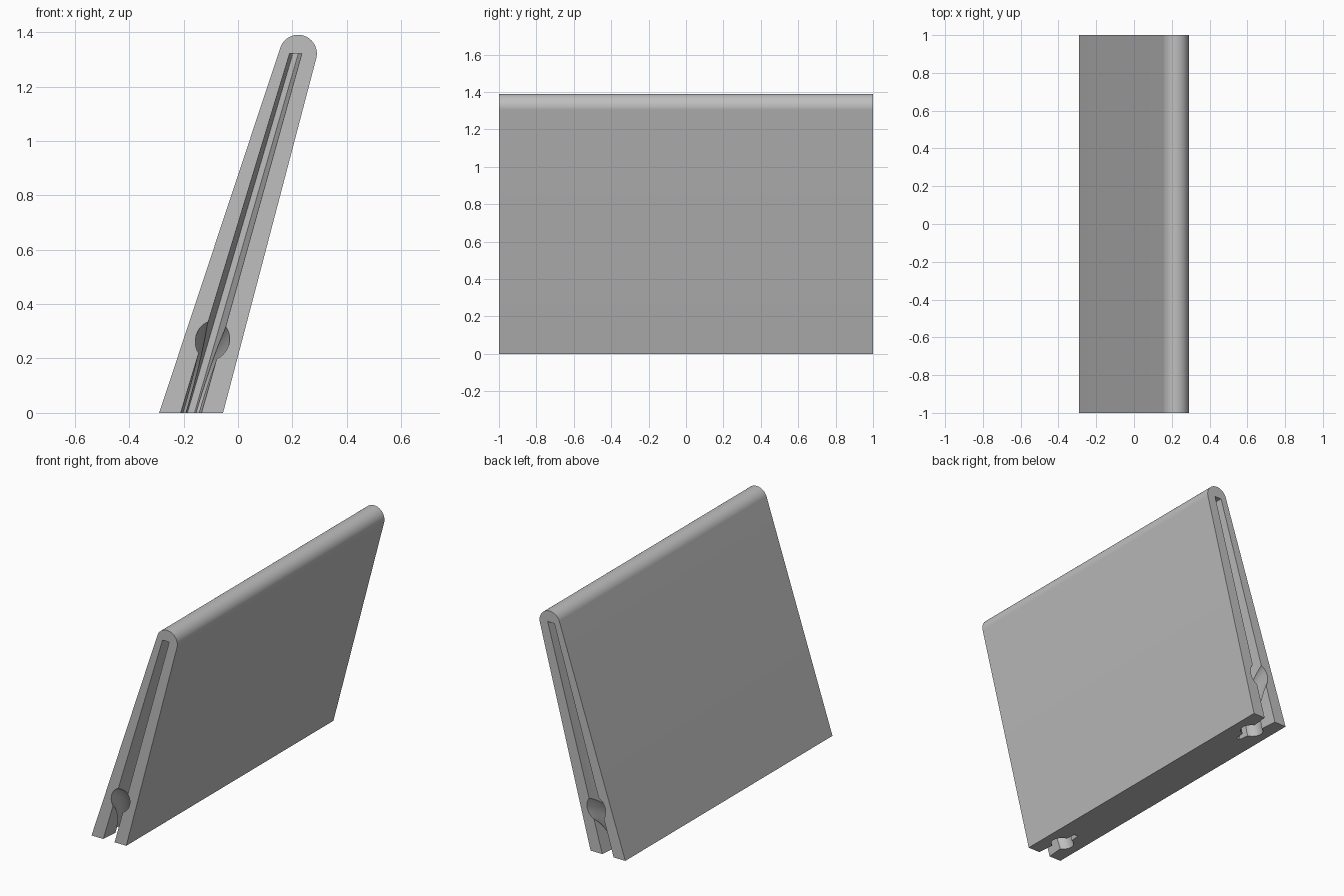
import bpy, bmesh, math
from mathutils import Vector

cube = bpy.data.objects.get("Cube")
if cube:
    bpy.data.objects.remove(cube, do_unlink=True)

grey = bpy.data.materials.new("plain_grey")
grey.use_nodes = True
colour = (0.52, 0.52, 0.52, 1)
grey.diffuse_color = colour
grey.node_tree.nodes["Principled BSDF"].inputs["Base Color"].default_value = colour


def add_mesh(name, bm):
    bmesh.ops.recalc_face_normals(bm, faces=bm.faces)
    mesh = bpy.data.meshes.new(name)
    bm.to_mesh(mesh)
    bm.free()
    mesh.materials.append(grey)
    obj = bpy.data.objects.new(name, mesh)
    bpy.context.collection.objects.link(obj)
    return obj


def lerp(a, b, t):
    return a + (b - a) * t


# Leaning panel: tapered profile with a rounded top, extruded along y
centre, radius = Vector((0.221, 1.321)), 0.069
start, end = math.radians(162), math.radians(-14.5)
profile = [(-0.055, 0), (-0.29, 0)]
for i in range(33):
    a = lerp(start, end, i / 32)
    profile.append((centre.x + radius * math.cos(a), centre.y + radius * math.sin(a)))
bm = bmesh.new()
face = bm.faces.new([bm.verts.new((x, -1, z)) for x, z in profile])
moved = bmesh.ops.extrude_face_region(bm, geom=[face])["geom"]
bmesh.ops.translate(bm, vec=(0, 2, 0),
                    verts=[v for v in moved if isinstance(v, bmesh.types.BMVert)])
panel = add_mesh("leaning_panel", bm)


# Slot cutter: tapers upward and inward from the end face
def slot_cutter(side):
    bm = bmesh.new()
    mouth = [(-0.21, 0.19), (-0.135, 0.235)]
    floor = [(-0.186, 0.202), (-0.16, 0.222)]
    for outer, inner in zip(mouth, floor):
        for depth in (-0.1, 1):
            for height in (-0.05, 1):
                x = lerp(lerp(*outer, height), lerp(*inner, height), depth)
                bm.verts.new((x, side * lerp(1, 0.72, depth), 1.322 * height))
    bmesh.ops.convex_hull(bm, input=bm.verts)
    return add_mesh("slot_cutter", bm)


# Curved channel cutter: runs from the end face round to the underside
def channel_cutter(side):
    bpy.ops.mesh.primitive_torus_add(
        location=(-0.1725, side * 1.165, 0),
        rotation=(0, math.pi / 2 + math.atan(0.294), 0),
        major_radius=0.325, minor_radius=0.0625,
        major_segments=96, minor_segments=32)
    obj = bpy.context.object
    obj.name = "channel_cutter"
    obj.data.materials.append(grey)
    return obj


cutters = [make(side) for side in (-1, 1) for make in (slot_cutter, channel_cutter)]
bpy.ops.object.select_all(action="DESELECT")
bpy.context.view_layer.objects.active = panel
panel.select_set(True)
for cutter in cutters:
    mod = panel.modifiers.new("cut", "BOOLEAN")
    mod.operation = "DIFFERENCE"
    mod.solver = "EXACT"
    mod.object = cutter
    bpy.ops.object.modifier_apply(modifier=mod.name)
for cutter in cutters:
    bpy.data.objects.remove(cutter, do_unlink=True)

bpy.ops.object.shade_smooth_by_angle(angle=math.radians(30))
